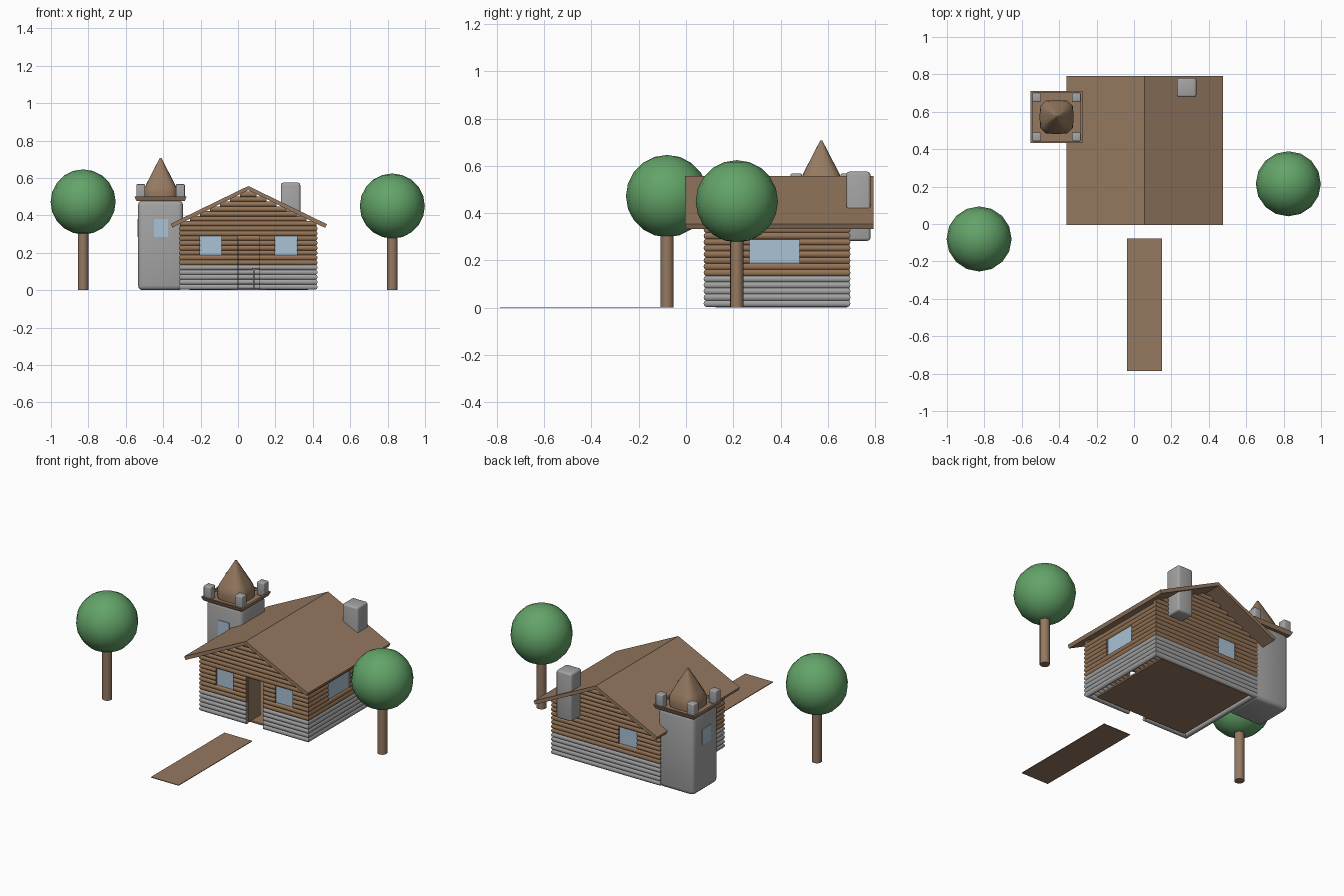
import bpy, bmesh, math
from mathutils import Matrix, Vector

if "Cube" in bpy.data.objects:
    bpy.data.objects.remove(bpy.data.objects["Cube"])


def material(name, rgb):
    m = bpy.data.materials.new(name)
    m.diffuse_color = (*rgb, 1)
    m.use_nodes = True
    m.node_tree.nodes["Principled BSDF"].inputs["Base Color"].default_value = m.diffuse_color
    return m


BROWN = material("brown wood", (0.30, 0.19, 0.117))
LOG = material("log wood", (0.30, 0.175, 0.095))
STONE = material("grey stone", (0.37, 0.37, 0.37))
GREEN = material("leaf green", (0.125, 0.37, 0.14))
GLASS = material("window blue", (0.40, 0.54, 0.66))


def finish(name, bm, *mats):
    bmesh.ops.recalc_face_normals(bm, faces=bm.faces)
    me = bpy.data.meshes.new(name)
    bm.to_mesh(me)
    bm.free()
    ob = bpy.data.objects.new(name, me)
    bpy.context.collection.objects.link(ob)
    for m in mats:
        me.materials.append(m)
    return ob


def box(name, lo, hi, mat, bevel=0.0):
    bm = bmesh.new()
    lo, hi = Vector(lo), Vector(hi)
    bmesh.ops.create_cube(bm, size=1, matrix=Matrix.Translation((lo + hi) / 2)
                          @ Matrix.Diagonal((*(hi - lo), 1)))
    if bevel:
        bmesh.ops.bevel(bm, geom=bm.edges[:], offset=bevel, segments=3,
                        profile=0.5, affect='EDGES')
        for f in bm.faces:
            f.smooth = True
    return finish(name, bm, mat)


def prism_y(name, pts, y0, y1, mat):
    bm = bmesh.new()
    face = bm.faces.new([bm.verts.new((x, y0, z)) for x, z in pts])
    ext = bmesh.ops.extrude_face_region(bm, geom=[face])
    bmesh.ops.translate(bm, vec=(0, y1 - y0, 0),
                        verts=[v for v in ext["geom"] if isinstance(v, bmesh.types.BMVert)])
    return finish(name, bm, mat)


# ---- log walls: stacked courses, mitred corners, gaps at openings
X0, X1, Y0, Y1 = -0.30, 0.41, 0.09, 0.68      # wall centre lines
MID, PITCH, R, SIDES = 0.055, 0.026, 0.0155, 10
WIN = (0.19, 0.29)                            # window heights


def add_log(bm, along_x, fixed, out, z, a, b, mitre_a, mitre_b, mat):
    rings = ([], [])
    for k in range(SIDES):
        t = 2 * math.pi * k / SIDES
        o, h = R * math.cos(t), z + R * math.sin(t)
        for ring, s in zip(rings, (a - mitre_a * o, b + mitre_b * o)):
            f = fixed + out * o
            ring.append(bm.verts.new((s, f, h) if along_x else (f, s, h)))
    for k in range(SIDES):
        j = (k + 1) % SIDES
        face = bm.faces.new((rings[0][k], rings[0][j], rings[1][j], rings[1][k]))
        face.smooth, face.material_index = True, mat
    for ring in rings:
        bm.faces.new(ring).material_index = mat


# wall: name, runs along x, fixed coordinate, outward sign, start, end, openings (from, to, low, high)
walls = [
    ("front", True, Y0, -1, X0, X1, [(-0.203, -0.087, *WIN), (0.0, 0.115, 0, 0.29), (0.198, 0.315, *WIN)]),
    ("back", True, Y1, 1, X0, X1, [(-0.153, -0.03, *WIN)]),
    ("left", False, X0, -1, Y0, Y1, [(0.268, 0.48, *WIN)]),
    ("right", False, X1, 1, Y0, Y1, [(0.268, 0.48, *WIN)]),
]
for name, along_x, fixed, out, a, b, holes in walls:
    bm = bmesh.new()
    for i in range(13):
        z = 0.018 + PITCH * i
        cuts = [a]
        for lo, hi, zl, zh in holes:
            if zl < z < zh:
                cuts += [lo, hi]
        cuts.append(b)
        for s, e in zip(cuts[::2], cuts[1::2]):
            add_log(bm, along_x, fixed, out, z, s, e, int(s == a), int(e == b), int(i < 5))
    if along_x:                                # gable logs under the roof
        for i in range(13, 20):
            z = 0.018 + PITCH * i
            half = (0.533 - z) / 0.485
            add_log(bm, True, fixed, out, z, MID - half, MID + half, 0, 0, 0)
    finish(name + "_log_wall", bm, LOG, STONE)
    # glass panes
    for n, (lo, hi, zl, zh) in enumerate(holes):
        if zl > 0:
            p, q = (lo, fixed - 0.004), (hi, fixed + 0.004)
            if not along_x:
                p, q = p[::-1], q[::-1]
            box(f"{name}_window_{n}", (*p, zl - 0.002), (*q, zh + 0.002), GLASS)

# ---- floor, open door, table inside, path
box("floor", (-0.26, 0.125, 0), (0.373, 0.68, 0.01), BROWN)
box("open_door", (-0.006, 0.095, 0.012), (0.004, 0.21, 0.275), BROWN)
box("table_top", (0.075, 0.42, 0.108), (0.2, 0.52, 0.118), BROWN)
for x in (0.08, 0.187):
    for y in (0.425, 0.507):
        box("table_leg", (x, y, 0.01), (x + 0.008, y + 0.008, 0.108), BROWN)
box("path", (-0.037, -0.787, 0), (0.15, -0.078, 0.004), BROWN)

# ---- roof slabs
for side, xe, ze in (("left", -0.36, 0.355), ("right", 0.475, 0.353)):
    s = 0.009 if xe > 0 else -0.009
    prism_y(side + "_roof", [(MID, 0.557), (xe, ze), (xe - s, ze - 0.02), (MID, 0.535)],
            -0.005, 0.792, BROWN)

# ---- chimney
box("chimney", (0.229, 0.678, 0.283), (0.333, 0.78, 0.575), STONE, 0.012)

# ---- tower
TX, TY = -0.414, 0.572
box("tower_body", (TX - 0.12, TY - 0.12, 0), (TX + 0.12, TY + 0.12, 0.482), STONE, 0.025)
box("tower_front_window", (-0.45, TY - 0.124, 0.285), (-0.374, TY - 0.117, 0.38), GLASS)
box("tower_left_window", (TX - 0.124, 0.525, 0.285), (TX - 0.117, 0.61, 0.38), GLASS)

# tower cap: slab with a raised rim
bm = bmesh.new()
bmesh.ops.create_cube(bm, size=1, matrix=Matrix.Translation((TX, TY, 0.488))
                      @ Matrix.Diagonal((0.278, 0.278, 0.024, 1)))
top = max(bm.faces, key=lambda f: f.calc_center_median().z)
bmesh.ops.inset_region(bm, faces=[top], thickness=0.016)
ext = bmesh.ops.extrude_face_region(bm, geom=[top])
bmesh.ops.translate(bm, vec=(0, 0, -0.014),
                    verts=[v for v in ext["geom"] if isinstance(v, bmesh.types.BMVert)])
bmesh.ops.delete(bm, geom=[top], context='FACES_ONLY') if top.is_valid else None
for v in bm.verts:
    if v.co.z < 0.48:
        v.co.x += 0.01 * (1 if v.co.x < TX else -1)
        v.co.y += 0.01 * (1 if v.co.y < TY else -1)
finish("tower_cap", bm, BROWN)

for sx in (-1, 1):
    for sy in (-1, 1):
        cx, cy = TX + sx * 0.106, TY + sy * 0.106
        box("tower_battlement", (cx - 0.024, cy - 0.024, 0.486), (cx + 0.024, cy + 0.024, 0.567),
            STONE, 0.006)

# tower spire: rounded square rings drawn in to a point
bm = bmesh.new()
rings = []
for half, z in ((0.088, 0.487), (0.09, 0.52), (0.086, 0.545), (0.074, 0.572), (0.004, 0.708)):
    ring = []
    for k in range(16):
        t = 2 * math.pi * (k + 0.5) / 16
        c, s = math.cos(t), math.sin(t)
        r = half / (abs(c) ** 5 + abs(s) ** 5) ** 0.2
        ring.append(bm.verts.new((TX + r * c, TY + r * s, z)))
    rings.append(ring)
for lo, hi in zip(rings, rings[1:]):
    for k in range(16):
        j = (k + 1) % 16
        bm.faces.new((lo[k], lo[j], hi[j], hi[k])).smooth = True
bm.faces.new(rings[0])
bm.faces.new(rings[-1])
finish("tower_spire", bm, BROWN)

# ---- trees
for side, x, y, z in (("left", -0.828, -0.08, 0.472), ("right", 0.825, 0.215, 0.45)):
    bm = bmesh.new()
    bmesh.ops.create_uvsphere(bm, u_segments=16, v_segments=10, radius=0.174,
                              matrix=Matrix.Translation((x, y, z)))
    for f in bm.faces:
        f.smooth = True
    finish(side + "_tree_crown", bm, GREEN)
    bm = bmesh.new()
    h = z - 0.1
    bmesh.ops.create_cone(bm, cap_ends=True, segments=16, radius1=0.028, radius2=0.028, depth=h,
                          matrix=Matrix.Translation((x, y, h / 2)))
    for f in bm.faces:
        f.smooth = len(f.verts) == 4
    finish(side + "_tree_trunk", bm, BROWN)
